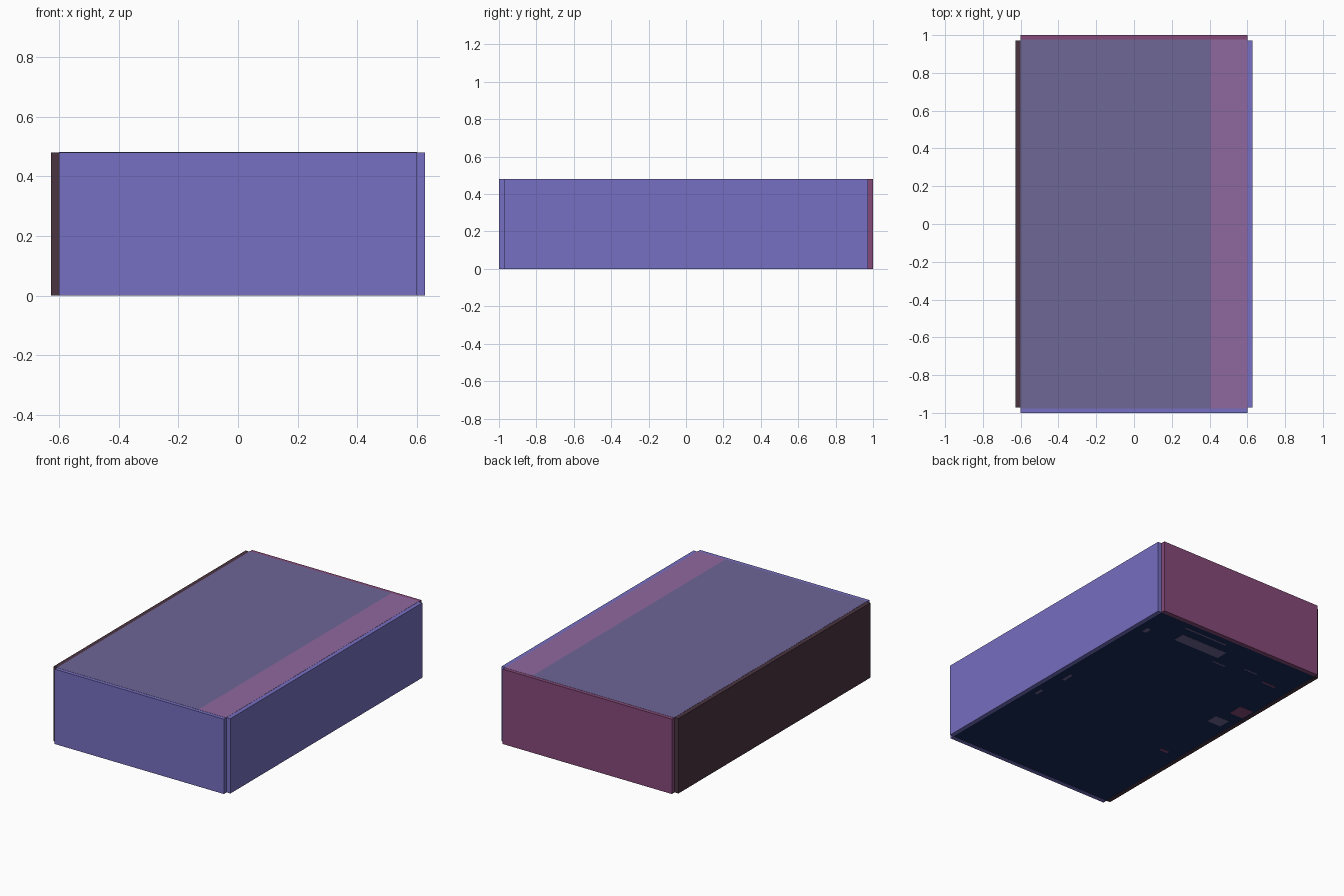
import bpy
import bmesh

cube = bpy.data.objects.get("Cube")
if cube:
    bpy.data.objects.remove(cube, do_unlink=True)


def material(name, r, g, b):
    """Flat colour given as 8-bit display values, stored as linear."""
    linear = [((c / 255 + 0.055) / 1.055) ** 2.4 for c in (r, g, b)]
    mat = bpy.data.materials.new(name)
    mat.use_nodes = True
    mat.diffuse_color = (*linear, 1)
    bsdf = mat.node_tree.nodes["Principled BSDF"]
    bsdf.inputs["Base Color"].default_value = (*linear, 1)
    bsdf.inputs["Roughness"].default_value = 0.8
    return mat


def block(name, x, y, z, mat):
    """Box spanning the given (low, high) ranges."""
    mesh = bpy.data.meshes.new(name)
    bm = bmesh.new()
    bmesh.ops.create_cube(bm, size=1)
    for v in bm.verts:
        v.co = [span[0] if c < 0 else span[1] for c, span in zip(v.co, (x, y, z))]
    bm.to_mesh(mesh)
    bm.free()
    mesh.materials.append(mat)
    obj = bpy.data.objects.new(name, mesh)
    bpy.context.collection.objects.link(obj)
    return obj


violet = material("violet", 118, 111, 194)
plum = material("plum", 134, 74, 121)
brown = material("dark brown", 74, 52, 64)
slate = material("slate purple", 110, 102, 150)
mauve = material("mauve", 143, 104, 159)
navy = material("navy", 24, 42, 92)

# Inner half sizes, outer half sizes and heights
IN_X, IN_Y = 0.6, 0.972
OUT_X, OUT_Y = 0.627, 1.0
TOP, FLOOR = 0.48, 0.025
SPLIT = 0.405
LID_Y, LID_Z = 0.978, 0.481

# Four wall panels, leaving a square notch at each corner
block("front_panel", (-IN_X, IN_X), (-OUT_Y, -IN_Y), (0, TOP), violet)
block("back_panel", (-IN_X, IN_X), (IN_Y, OUT_Y), (0, TOP), plum)
block("left_panel", (IN_X, OUT_X), (-IN_Y, IN_Y), (0, TOP), violet)
block("right_panel", (-OUT_X, -IN_X), (-IN_Y, IN_Y), (0, TOP), brown)

# Floor and the two blocks filling the box, lapping slightly over the end panels
block("floor_panel", (-IN_X, IN_X), (-IN_Y, IN_Y), (0.001, FLOOR), navy)
block("main_block", (-IN_X, SPLIT), (-LID_Y, LID_Y), (FLOOR, LID_Z), slate)
block("side_block", (SPLIT, IN_X), (-LID_Y, LID_Y), (FLOOR, LID_Z), mauve)

# Thin marks under the floor: centre x, centre y, width, depth
MARKS = {
    slate: [(0.16, 0.81, 0.34, 0.08), (0.21, 0.92, 0.32, 0.012),
            (-0.5, 0.19, 0.1, 0.08), (0.53, 0.75, 0.03, 0.05),
            (0.53, 0.01, 0.02, 0.08), (0.55, -0.23, 0.02, 0.06),
            (-0.06, 0.72, 0.1, 0.01), (-0.27, 0.77, 0.1, 0.01)],
    plum: [(-0.54, 0.36, 0.1, 0.1), (-0.45, 0.72, 0.1, 0.015),
           (-0.48, -0.29, 0.06, 0.02)],
}
for mat, marks in MARKS.items():
    for x, y, w, d in marks:
        block("floor_mark", (x - w / 2, x + w / 2), (y - d / 2, y + d / 2),
              (0, 0.003), mat)
